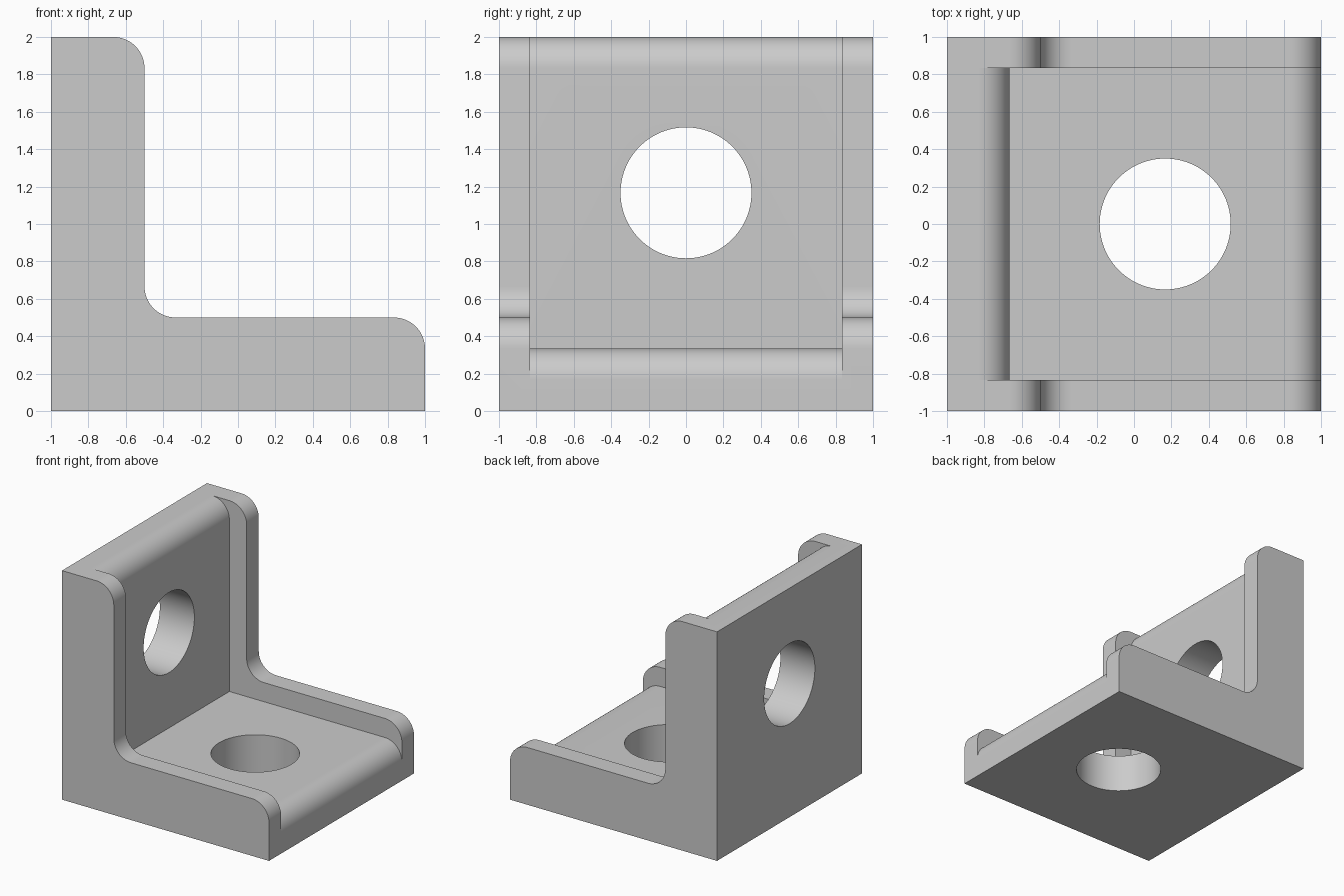
import bpy, bmesh
from math import sin, cos, pi
from mathutils import Matrix

cube = bpy.data.objects.get("Cube")
if cube:
    bpy.data.objects.remove(cube, do_unlink=True)

R = 1 / 6          # corner radius, lip width and channel depth
HOLE_RADIUS = 0.35

grey = bpy.data.materials.new("light grey")
grey.use_nodes = True
grey.diffuse_color = (0.6, 0.6, 0.6, 1)
grey.node_tree.nodes["Principled BSDF"].inputs["Base Color"].default_value = grey.diffuse_color


def make_object(name, bm):
    bmesh.ops.recalc_face_normals(bm, faces=bm.faces[:])
    mesh = bpy.data.meshes.new(name)
    bm.to_mesh(mesh)
    bm.free()
    mesh.materials.append(grey)
    obj = bpy.data.objects.new(name, mesh)
    bpy.context.collection.objects.link(obj)
    return obj


def arc(cx, cz, start, end, steps=16):
    """Rounded corner of radius R, angles in quarter turns."""
    angles = [(start + (end - start) * i / steps) * pi / 2 for i in range(steps + 1)]
    return [(cx + R * cos(a), cz + R * sin(a)) for a in angles]


def extrude_profile(name, points, half_width):
    bm = bmesh.new()
    face = bm.faces.new([bm.verts.new((x, -half_width, z)) for x, z in points])
    result = bmesh.ops.extrude_face_region(bm, geom=[face])
    verts = [v for v in result["geom"] if isinstance(v, bmesh.types.BMVert)]
    bmesh.ops.translate(bm, verts=verts, vec=(0, 2 * half_width, 0))
    return make_object(name, bm)


def hole_cutter(name, location, rotation):
    bm = bmesh.new()
    bmesh.ops.create_cone(bm, cap_ends=True, segments=96, radius1=HOLE_RADIUS,
                          radius2=HOLE_RADIUS, depth=1,
                          matrix=Matrix.Translation(location) @ rotation)
    return make_object(name, bm)


# L-shaped bracket with rounded ends and a filleted inside corner
bracket = extrude_profile("corner_bracket", [
    (-1, 0), (1, 0),
    *arc(1 - R, 0.5 - R, 0, 1),
    *arc(-0.5 + R, 0.5 + R, 3, 2),
    *arc(-0.5 - R, 2 - R, 0, 1),
    (-1, 2)], 1)

# Channel between the two side lips, following rounded ends
channel = extrude_profile("channel_cutter", [
    *arc(-1 + R, 2 - R, 1, 0),
    (-1 + 2 * R, 2 * R),
    *arc(1 - R, R, 1, 0),
    (1.2, R), (1.2, 2.2), (-1 + R, 2.2)], 1 - R)

# Bolt holes through the wall and the base
wall_hole = hole_cutter("wall_hole_cutter", (-1, 0, 1 + R), Matrix.Rotation(pi / 2, 4, "Y"))
base_hole = hole_cutter("base_hole_cutter", (R, 0, 0), Matrix.Identity(4))

bpy.ops.object.select_all(action="DESELECT")
bpy.context.view_layer.objects.active = bracket
bracket.select_set(True)
for cutter in (channel, wall_hole, base_hole):
    cut = bracket.modifiers.new(cutter.name, "BOOLEAN")
    cut.operation = "DIFFERENCE"
    cut.solver = "EXACT"
    cut.object = cutter
    bpy.ops.object.modifier_apply(modifier=cut.name)
    bpy.data.objects.remove(cutter, do_unlink=True)

bpy.ops.object.shade_smooth_by_angle(angle=pi / 6)
